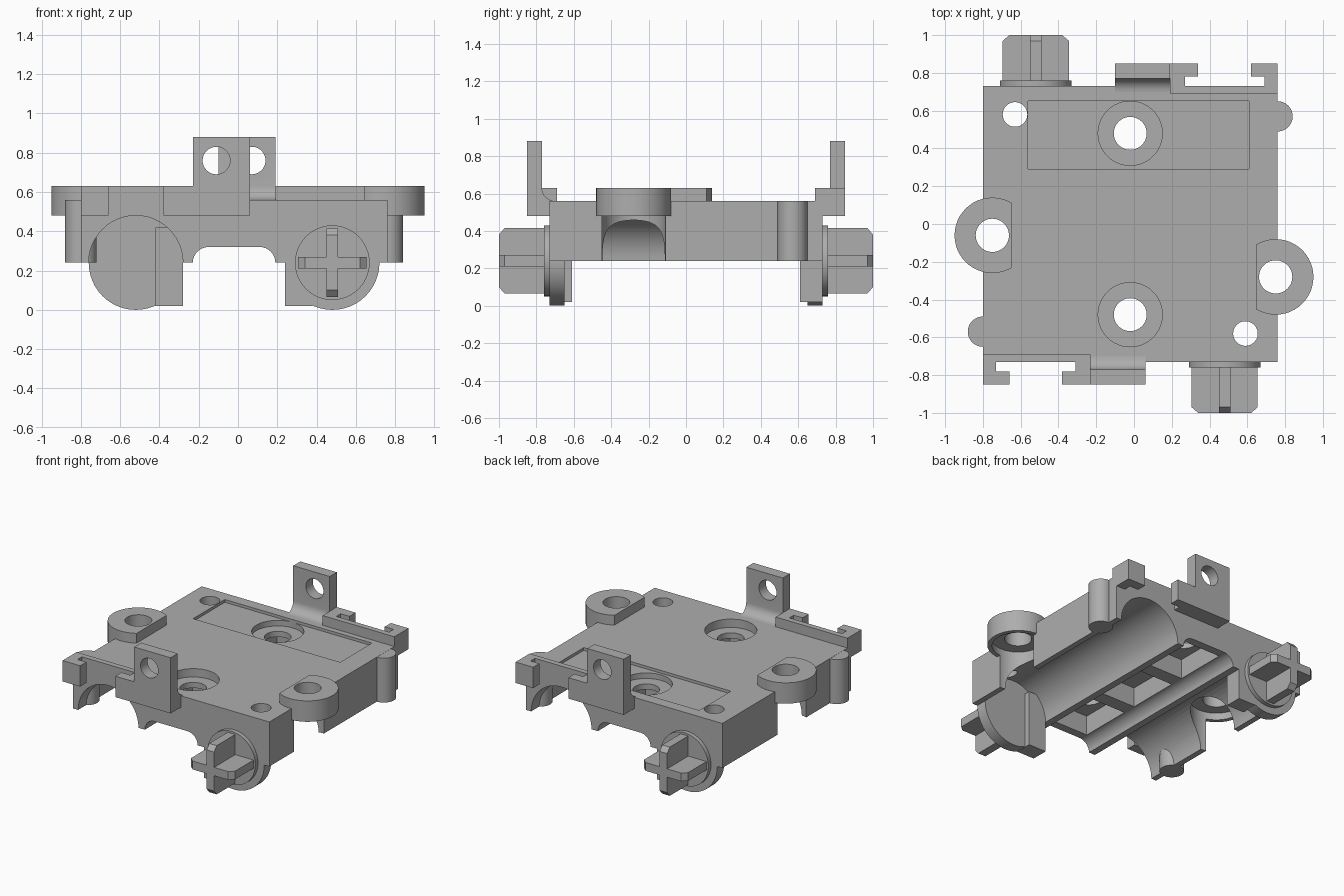
import bpy, bmesh, math
from mathutils import Vector

cube = bpy.data.objects.get("Cube")
if cube:
    bpy.data.objects.remove(cube)

CX = -0.02  # vertical axis of the half-turn symmetry

grey = bpy.data.materials.new("plain grey")
grey.use_nodes = True
colour = (0.42, 0.42, 0.42, 1)
grey.diffuse_color = colour
grey.node_tree.nodes["Principled BSDF"].inputs["Base Color"].default_value = colour


def prism(name, points, axis, lo, hi, k=1):
    """Extrude a 2D profile along an axis; k = -1 gives the half-turn copy."""
    def at(p, h):
        a, b = p
        x, y, z = {"x": (h, a, b), "y": (a, h, b), "z": (a, b, h)}[axis]
        return Vector((CX + k * (x - CX), k * y, z))
    bm = bmesh.new()
    low = [bm.verts.new(at(p, lo)) for p in points]
    high = [bm.verts.new(at(p, hi)) for p in points]
    bm.faces.new(low)
    bm.faces.new(high)
    n = len(points)
    for i in range(n):
        j = (i + 1) % n
        bm.faces.new((low[i], low[j], high[j], high[i]))
    bmesh.ops.recalc_face_normals(bm, faces=bm.faces)
    mesh = bpy.data.meshes.new(name)
    bm.to_mesh(mesh)
    bm.free()
    mesh.materials.append(grey)
    ob = bpy.data.objects.new(name, mesh)
    bpy.context.collection.objects.link(ob)
    return ob


def box(name, x, y, z, k=1):
    return prism(name, [(x[0], y[0]), (x[1], y[0]), (x[1], y[1]), (x[0], y[1])], "z", *z, k)


def arc(a, b, r, start, end, n):
    return [(a + r * math.cos(math.radians(start + (end - start) * i / n)),
             b + r * math.sin(math.radians(start + (end - start) * i / n))) for i in range(n + 1)]


def cyl(name, a, b, r, axis, lo, hi, k=1):
    return prism(name, arc(a, b, r, 0, 360, 48)[:-1], axis, lo, hi, k)


def cut(ob, cutters):
    bpy.context.view_layer.objects.active = ob
    for c in cutters:
        mod = ob.modifiers.new("cut", "BOOLEAN")
        mod.operation = "DIFFERENCE"
        mod.solver = "EXACT"
        mod.object = c
        bpy.ops.object.modifier_apply(modifier=mod.name)
        bpy.data.objects.remove(c)


LUGS = {"left": (0.75, -0.28), "right": (-0.75, -0.06)}


def lug_cutters(x, y):
    return [cyl("lug_hole", x, y, 0.088, "z", 0.1, 0.9),
            cyl("lug_recess", x, y, 0.17, "z", 0.1, 0.53)]


# Main body with its arch, channels, pockets and holes
body = box("body", (-0.80, 0.76), (-0.73, 0.73), (0.24, 0.56))
arch = [(-0.23, 0.1)] + arc(-0.15, 0.24, 0.08, 180, 90, 8) + arc(0.11, 0.24, 0.08, 90, 0, 8) + [(0.19, 0.1)]
cutters = [prism("arch", arch, "y", -0.9, 0.9),
           box("label_recess", (-0.56, 0.61), (0.29, 0.65), (0.54, 0.7))]
for y in (-0.48, 0, 0.48):
    cutters.append(box("pocket", (-0.16, 0.12), (y - 0.19, y + 0.19), (0.1, 0.46)))
for k in (1, -1):
    cutters += [cyl("channel", 0.48, 0.24, 0.24, "y", -0.65, 0.9, k),
                cyl("counterbore", CX, -0.48, 0.17, "z", 0.50, 0.7, k),
                cyl("screw_hole", CX, -0.48, 0.087, "z", 0.1, 0.7, k),
                cyl("corner_hole", 0.59, -0.58, 0.065, "z", 0.1, 0.7, k)]
for x, y in LUGS.values():
    cutters += lug_cutters(x, y)
cut(body, cutters)

# Side lugs with screw holes
for side, (x, y) in LUGS.items():
    lug = cyl(side + "_lug", x, y, 0.20, "z", 0.48, 0.63)
    s = 1 if x > 0 else -1
    inner = sorted((s * 0.3, s * 0.645))
    cut(lug, [box("lug_trim", inner, (y - 0.4, y + 0.4), (0.2, 0.9))] + lug_cutters(x, y))

# Parts repeated at the front and, turned half round, at the back
rail = [(-0.80, -0.69), (-0.80, -0.85), (-0.66, -0.85), (-0.66, -0.78), (-0.73, -0.78), (-0.73, -0.73),
        (-0.31, -0.73), (-0.31, -0.78), (-0.38, -0.78), (-0.38, -0.85), (-0.23, -0.85), (-0.23, -0.69)]
tab = ([(-0.70, 0.48), (-0.85, 0.48), (-0.85, 0.88), (-0.77, 0.88)]
       + arc(-0.70, 0.63, 0.07, 180, 270, 8))
for end, k in (("front", 1), ("back", -1)):
    # Hooked rail and upright tab
    prism(end + "_hook_rail", rail, "z", 0.48, 0.63, k)
    upright = prism(end + "_tab", tab, "x", -0.23, 0.06, k)
    cut(upright, [cyl("tab_hole", -0.11, 0.76, 0.07, "y", -0.95, -0.71, k)])

    # Channel end wall with its stop block and round boss
    cyl(end + "_end_wall", 0.48, 0.24, 0.24, "y", -0.73, -0.65, k)
    box(end + "_stop_block", (0.24, 0.38), (-0.73, -0.61), (0.02, 0.42), k)
    cyl(end + "_boss", 0.48, 0.24, 0.19, "y", -0.76, -0.70, k)

    # Cross-shaped axle stub with chamfered tip
    def blade(c):
        return [(c - 0.175, -0.74), (c + 0.175, -0.74), (c + 0.175, -0.97),
                (c + 0.14, -1.0), (c - 0.14, -1.0), (c - 0.175, -0.97)]
    prism(end + "_axle_flat", blade(0.48), "z", 0.21, 0.27, k)
    prism(end + "_axle_upright", [(y, z) for z, y in blade(0.24)], "x", 0.45, 0.51, k)

    # Rounded side rib
    cyl(end + "_side_rib", 0.76, 0.57, 0.08, "z", 0.24, 0.559, k)

# Smooth the round surfaces, keep edges crisp
bpy.ops.object.select_all(action="DESELECT")
for ob in bpy.context.collection.objects:
    if ob.type == "MESH":
        ob.select_set(True)
        bpy.context.view_layer.objects.active = ob
bpy.ops.object.shade_smooth_by_angle(angle=math.radians(30))
bpy.ops.object.select_all(action="DESELECT")
